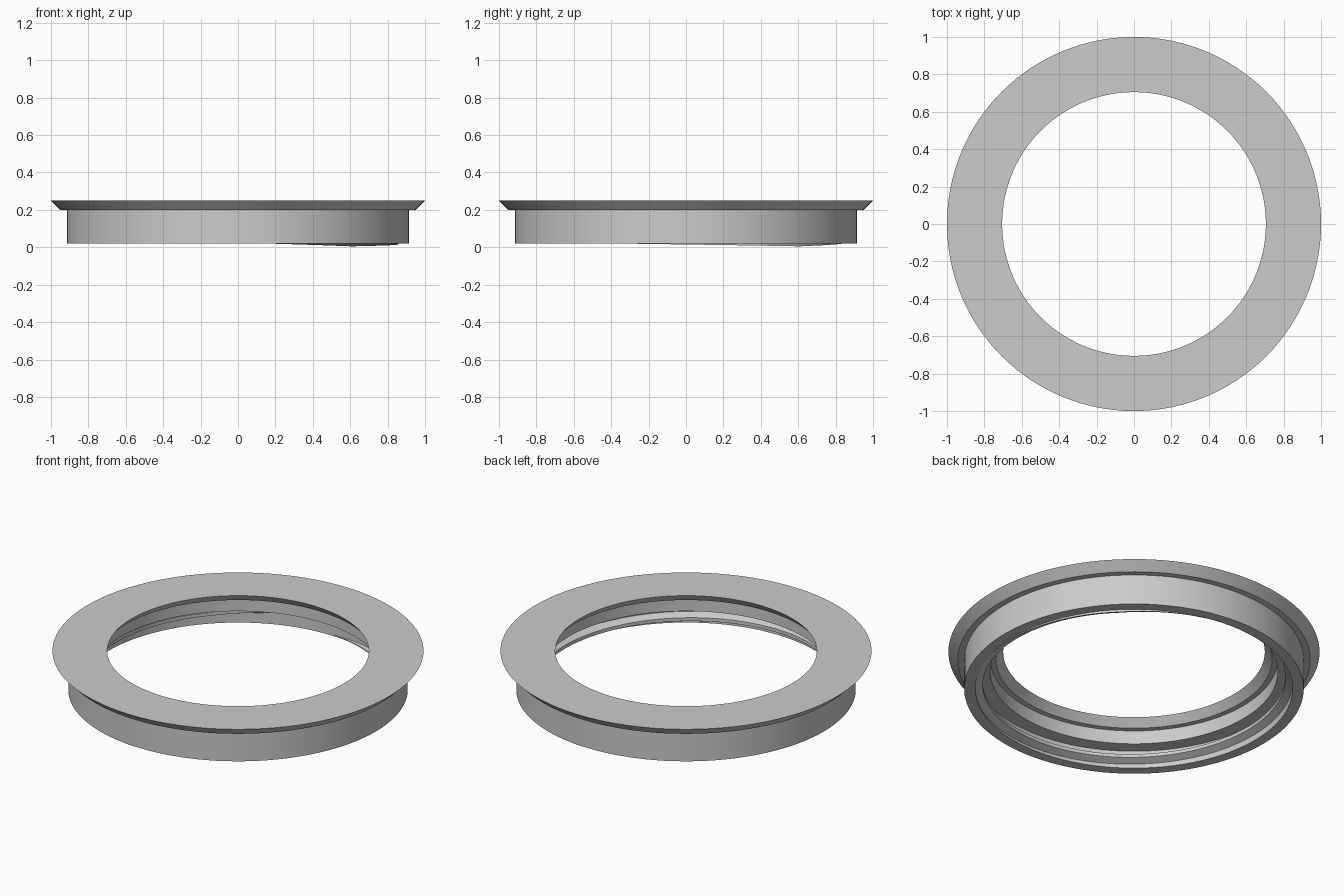
import bpy, bmesh, math

cube = bpy.data.objects.get("Cube")
if cube:
    bpy.data.objects.remove(cube, do_unlink=True)

grey = bpy.data.materials.new("light_grey")
grey.use_nodes = True
colour = (0.6, 0.6, 0.6, 1)
grey.diffuse_color = colour
grey.node_tree.nodes["Principled BSDF"].inputs["Base Color"].default_value = colour

SIDES = 128


def sweep(name, sections, closed):
    """Skin a list of equal (x, y, z) cross-section loops, closing or capping the ends."""
    bm = bmesh.new()
    loops = [[bm.verts.new(p) for p in s] for s in sections]
    n = len(loops[0])
    for i in range(len(loops) if closed else len(loops) - 1):
        a, b = loops[i], loops[(i + 1) % len(loops)]
        for j in range(n):
            k = (j + 1) % n
            bm.faces.new((a[j], b[j], b[k], a[k]))
    if not closed:
        bm.faces.new(loops[0])
        bm.faces.new(loops[-1])
    bmesh.ops.recalc_face_normals(bm, faces=bm.faces)
    mesh = bpy.data.meshes.new(name)
    bm.to_mesh(mesh)
    bm.free()
    mesh.materials.append(grey)
    obj = bpy.data.objects.new(name, mesh)
    bpy.context.collection.objects.link(obj)
    bpy.ops.object.select_all(action="DESELECT")
    obj.select_set(True)
    bpy.context.view_layer.objects.active = obj
    bpy.ops.object.shade_smooth_by_angle(angle=math.radians(25))
    return obj


def place(profile, angle):
    """Turn (radius, height) points to an angle about the z axis."""
    return [(r * math.cos(angle), r * math.sin(angle), z) for r, z in profile]


# Flanged ring with stepped bore
ring_profile = [
    (1, 0.25), (0.95, 0.2), (0.915, 0.2), (0.915, 0.02),
    (0.855, 0.02), (0.855, 0.125), (0.775, 0.125),
    (0.775, 0.205), (0.745, 0.205), (0.705, 0.25),
]
sweep("flanged_ring",
      [place(ring_profile, math.tau * i / SIDES) for i in range(SIDES)], True)

# One-turn internal thread, fading out at both ends
PITCH, ROOT, CREST = 0.08, 0.857, 0.815
sections = []
for i in range(SIDES + 1):
    t = i / SIDES
    fade = max(0.03, min(1, t * 8, (1 - t) * 8))
    mid = 0.105 - PITCH * t
    crest = ROOT - (ROOT - CREST) * fade
    profile = [(ROOT, mid - 0.03 * fade), (crest, mid - 0.01 * fade),
               (crest, mid + 0.01 * fade), (ROOT, mid + 0.03 * fade)]
    # keep the lowest edge on the ground
    profile = [(r, max(z, 0)) for r, z in profile]
    sections.append(place(profile, math.pi / 2 + math.tau * t))
sweep("inner_thread", sections, False)
